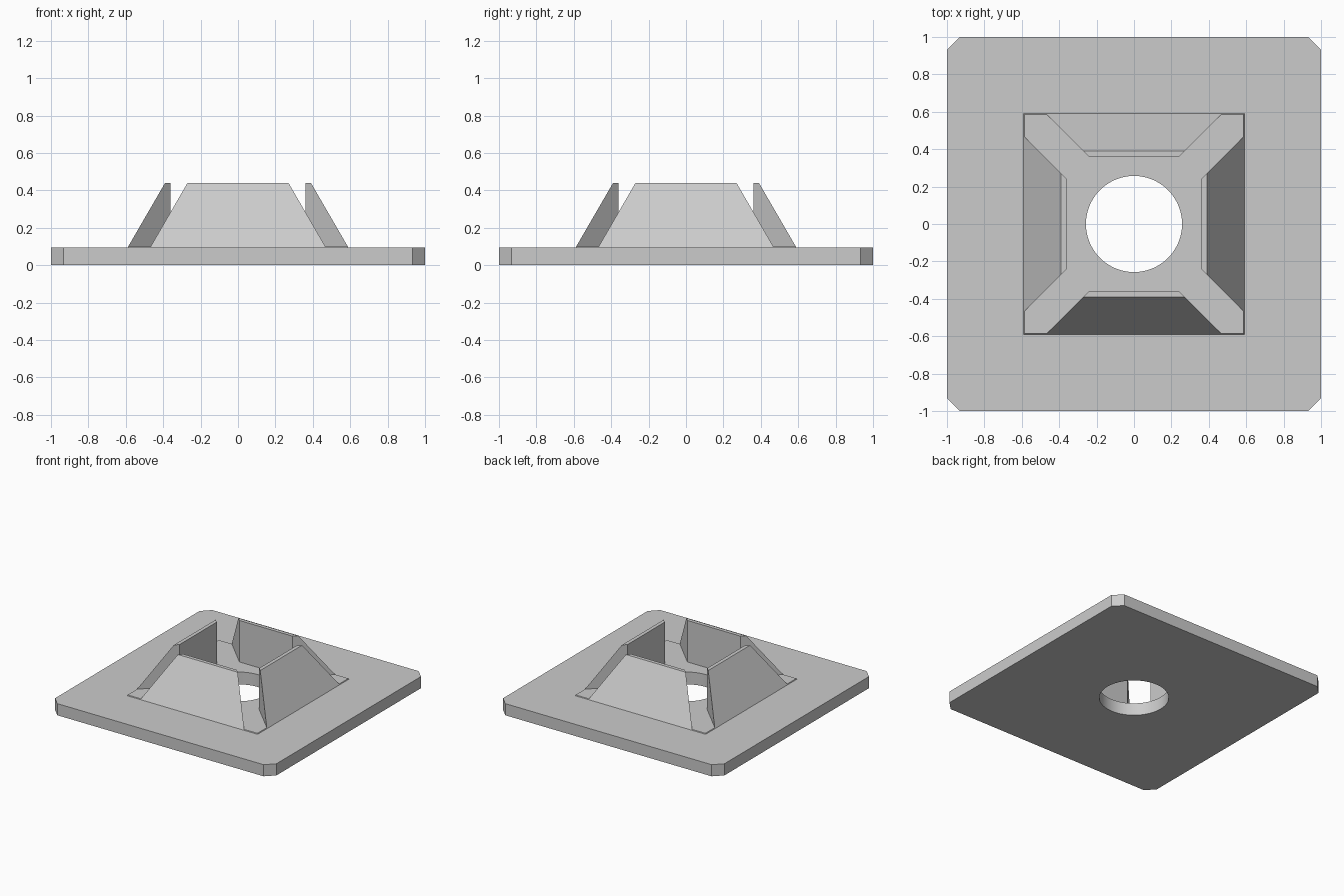
import bpy
import bmesh
from math import pi, sqrt
from mathutils import Matrix

if "Cube" in bpy.data.objects:
    bpy.data.objects.remove(bpy.data.objects["Cube"], do_unlink=True)

PLATE_TOP = 0.095     # top of the base plate
FLOOR = 0.101         # floor left inside the collar
TOP = 0.44            # top of the collar walls
HOLE_R = 0.257

grey = bpy.data.materials.new("plain grey")
grey.use_nodes = True
grey.diffuse_color = (0.6, 0.6, 0.6, 1)
grey.node_tree.nodes["Principled BSDF"].inputs["Base Color"].default_value = (0.6, 0.6, 0.6, 1)


def prism(name, segments, r_low, r_high, z_low, z_high):
    """Upright prism or frustum; four-sided ones are square to the axes."""
    bm = bmesh.new()
    bmesh.ops.create_cone(bm, cap_ends=True, segments=segments, radius1=r_low,
                          radius2=r_high, depth=z_high - z_low,
                          matrix=Matrix.Translation((0, 0, (z_low + z_high) / 2)))
    if segments == 4:
        bmesh.ops.rotate(bm, verts=bm.verts, matrix=Matrix.Rotation(pi / 4, 3, 'Z'))
    mesh = bpy.data.meshes.new(name)
    bm.to_mesh(mesh)
    bm.free()
    mesh.materials.append(grey)
    obj = bpy.data.objects.new(name, mesh)
    bpy.context.collection.objects.link(obj)
    return obj


def square(name, half_low, half_high, z_low, z_high):
    return prism(name, 4, half_low * sqrt(2), half_high * sqrt(2), z_low, z_high)


def apply_modifiers(obj):
    bpy.context.view_layer.update()
    graph = bpy.context.evaluated_depsgraph_get()
    mesh = bpy.data.meshes.new_from_object(obj.evaluated_get(graph))
    obj.modifiers.clear()
    obj.data = mesh


def cut(obj, cutter):
    cutter.hide_render = True
    mod = obj.modifiers.new("cut", 'BOOLEAN')
    mod.operation = 'DIFFERENCE'
    mod.solver = 'EXACT'
    mod.object = cutter
    apply_modifiers(obj)


# Base plate with clipped corners
base_plate = square("base_plate", 1, 1, 0, PLATE_TOP)
bm = bmesh.new()
bm.from_mesh(base_plate.data)
corners = [e for e in bm.edges if abs(e.verts[0].co.z - e.verts[1].co.z) > 0.01]
bmesh.ops.bevel(bm, geom=corners, offset=0.068, segments=1, affect='EDGES')
bm.to_mesh(base_plate.data)
bm.free()

# Sloped collar, hollowed to a thin floor
collar = square("sloped_collar", 0.59, 0.39, PLATE_TOP, TOP)
cutters = [square("hollow_cutter", 0.36, 0.36, FLOOR, 0.6)]

# Diagonal slots split the collar into four walls
for i, angle in enumerate((pi / 4, -pi / 4)):
    slot = square(f"slot_cutter_{i + 1}", 1, 1, FLOOR, 0.6)
    slot.data.transform(Matrix.Rotation(angle, 4, 'Z') @ Matrix.Diagonal((1.2, 0.12 / sqrt(2), 1, 1)))
    cutters.append(slot)

# Round hole through plate and collar floor
hole = prism("hole_cutter", 64, HOLE_R, HOLE_R, -0.2, 0.7)
cutters.append(hole)

for cutter in cutters:
    cut(collar, cutter)
cut(base_plate, hole)
for cutter in cutters:
    bpy.data.objects.remove(cutter, do_unlink=True)

# Smooth the hole wall, keep every other edge crisp
for obj in (base_plate, collar):
    bpy.ops.object.select_all(action='DESELECT')
    obj.select_set(True)
    bpy.context.view_layer.objects.active = obj
    bpy.ops.object.shade_smooth_by_angle(angle=pi / 9)
